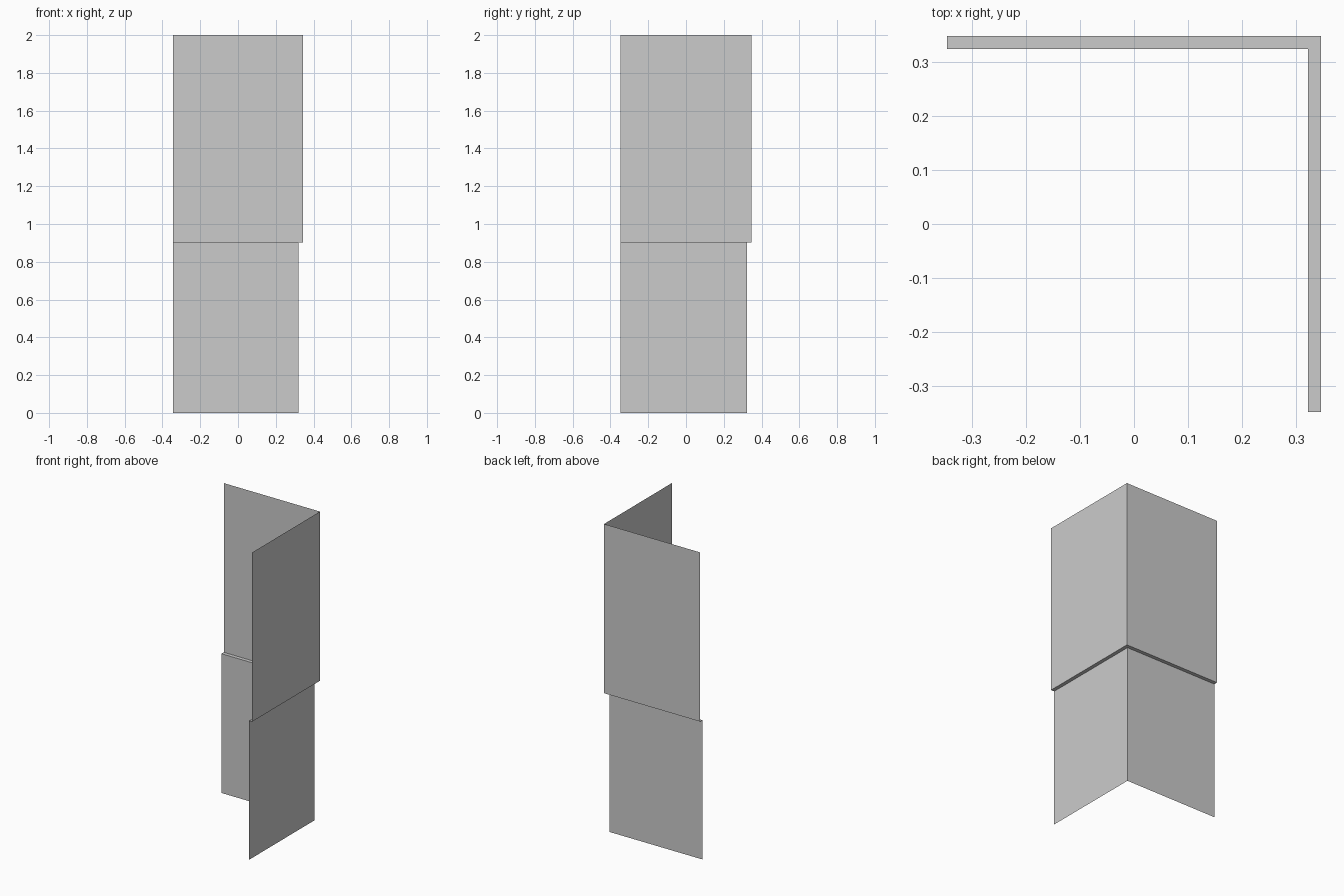
import bpy
import bmesh

cube = bpy.data.objects.get("Cube")
if cube:
    bpy.data.objects.remove(cube, do_unlink=True)

# Overall half sizes, inward step of the lower panel, and heights
HX, HY = 0.345, 0.347
STEP = 0.024
LEDGE, TOP = 0.903, 2.0

grey = bpy.data.materials.new("plain grey")
grey.use_nodes = True
colour = (0.6, 0.6, 0.6, 1)
grey.diffuse_color = colour
grey.node_tree.nodes["Principled BSDF"].inputs["Base Color"].default_value = colour


def corner_path(bm, inset, z):
    """L-shaped path along the back and left sides, moved inward by inset."""
    x, y = HX - inset, HY - inset
    return [bm.verts.new(p) for p in ((-HX, y, z), (x, y, z), (x, -HY, z))]


# Stepped corner sheet: upper panels, ledge, lower panels
bm = bmesh.new()
levels = [(0, TOP), (0, LEDGE), (STEP, LEDGE), (STEP, 0)]
rows = [corner_path(bm, inset, z) for inset, z in levels]
for upper, lower in zip(rows, rows[1:]):
    for i in range(2):
        bm.faces.new((upper[i], upper[i + 1], lower[i + 1], lower[i]))

mesh = bpy.data.meshes.new("corner_flashing")
bm.to_mesh(mesh)
bm.free()
mesh.materials.append(grey)
flashing = bpy.data.objects.new("corner_flashing", mesh)
bpy.context.collection.objects.link(flashing)
